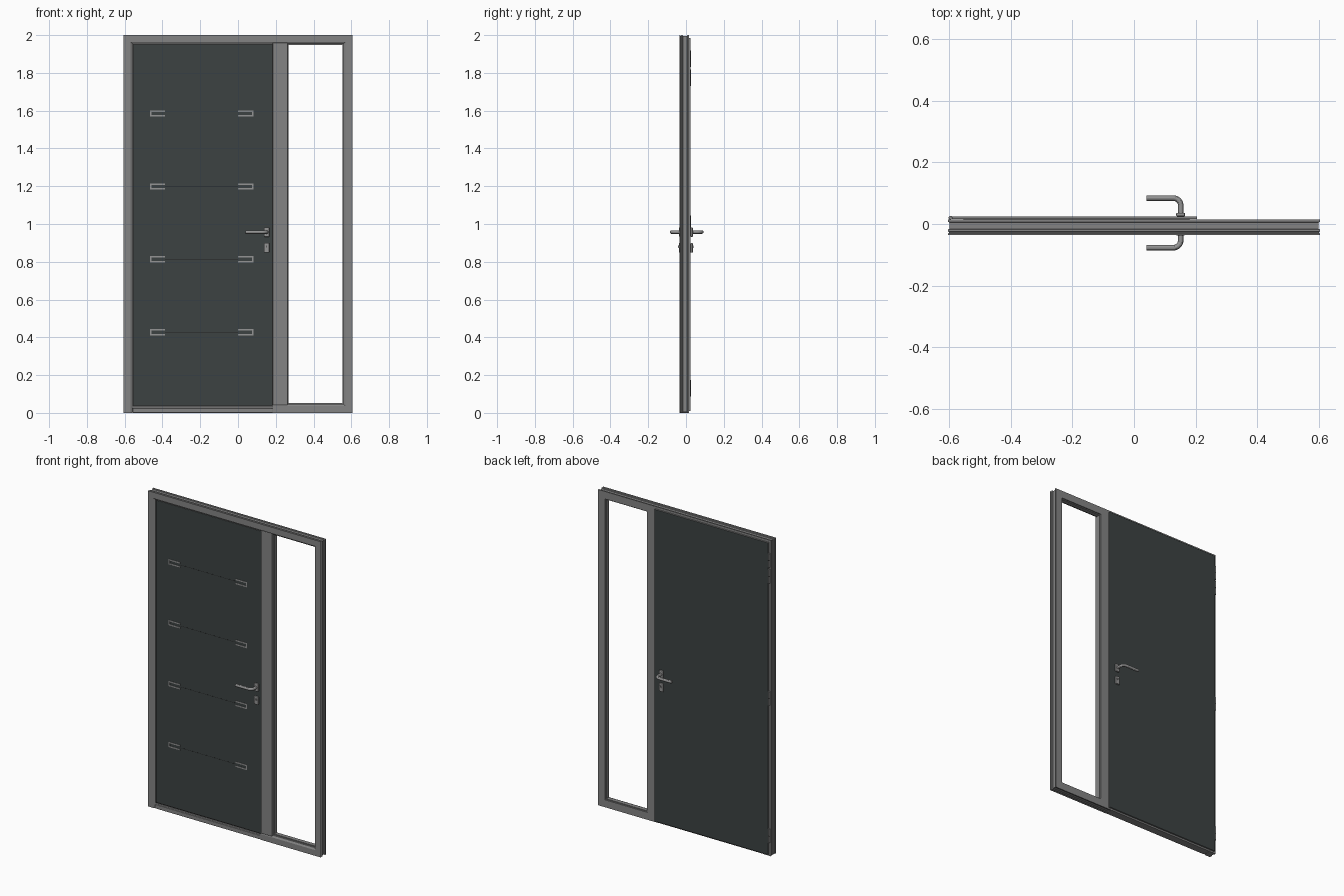
import bpy, bmesh, math
from mathutils import Vector

cube = bpy.data.objects.get("Cube")
if cube:
    bpy.data.objects.remove(cube, do_unlink=True)


def material(name, rgb):
    m = bpy.data.materials.new(name)
    m.use_nodes = True
    m.diffuse_color = (*rgb, 1)
    m.node_tree.nodes["Principled BSDF"].inputs["Base Color"].default_value = (*rgb, 1)
    return m


FRAME = material("frame grey", (0.23, 0.23, 0.23))
PANEL = material("dark slate", (0.045, 0.055, 0.055))
METAL = material("brushed metal", (0.30, 0.30, 0.30))
SEAL = material("black seal", (0.015, 0.015, 0.015))


def finish(bm, name, *mats):
    bmesh.ops.recalc_face_normals(bm, faces=bm.faces)
    me = bpy.data.meshes.new(name)
    bm.to_mesh(me)
    bm.free()
    for m in mats:
        me.materials.append(m)
    ob = bpy.data.objects.new(name, me)
    bpy.context.collection.objects.link(ob)
    return ob


def box(name, x, y, z, *mats, bevel=0):
    bm = bmesh.new()
    bmesh.ops.create_cube(bm, size=1)
    for v in bm.verts:
        v.co = [(a + b) / 2 + c * (b - a) for c, (a, b) in zip(v.co, (x, y, z))]
    ob = finish(bm, name, *mats)
    if bevel:
        mod = ob.modifiers.new("bevel", "BEVEL")
        mod.width, mod.segments = bevel, 2
    return ob


def smooth(ob):
    bpy.ops.object.select_all(action="DESELECT")
    ob.select_set(True)
    bpy.context.view_layer.objects.active = ob
    bpy.ops.object.shade_smooth_by_angle()


def sweep(name, path, profile, mat):
    """Sweep an (inward, depth) profile along an x-z path with mitred corners."""
    pts = [Vector(p) for p in path]
    bm = bmesh.new()
    rings = []
    for i, p in enumerate(pts):
        dirs = []
        if i > 0:
            dirs.append((p - pts[i - 1]).normalized())
        if i < len(pts) - 1:
            dirs.append((pts[i + 1] - p).normalized())
        inward = sum((Vector((d.y, -d.x)) for d in dirs), Vector((0, 0)))
        if len(dirs) == 1:
            inward.normalize()
        rings.append([bm.verts.new((p.x + inward.x * u, y, p.y + inward.y * u))
                      for u, y in profile])
    n = len(profile)
    for a, b in zip(rings, rings[1:]):
        for k in range(n):
            bm.faces.new((a[k], a[(k + 1) % n], b[(k + 1) % n], b[k]))
    bm.faces.new(rings[0])
    bm.faces.new(rings[-1])
    return finish(bm, name, mat)


# Outer frame, grooved around its outside and chamfered inside
W, H = 0.605, 2.0
profile = [(0, -0.035), (0.036, -0.035), (0.047, -0.028), (0.047, 0.015), (0, 0.015),
           (0, 0.007), (0.005, 0.005), (0.005, -0.016), (0, -0.018),
           (0, -0.024), (0.004, -0.026), (0.004, -0.029), (0, -0.031)]
sweep("outer_frame", [(-W, 0), (-W, H), (W, H), (W, 0), (0.183, 0)], profile, FRAME)

# Mullion between door and side light
box("mullion", (0.183, 0.264), (-0.035, 0.015), (0.04, 1.96), FRAME, bevel=0.005)

# Slim glazing bead around the empty side light
bead = [(0, -0.018), (0.005, -0.018), (0.005, 0.008), (0, 0.008)]
x0, x1, z0, z1 = 0.262, 0.558, 0.047, 1.953
sweep("side_light_bead", [(x0, z0), (x0, z1), (x1, z1), (x1, z0), (x0, z0)], bead, FRAME)

# Threshold under the door
box("threshold", (-0.558, 0.183), (-0.035, 0.015), (0, 0.025), FRAME, bevel=0.003)
box("threshold_step", (-0.558, 0.183), (-0.031, 0.01), (0.025, 0.033), METAL)
box("bottom_seal", (-0.558, 0.183), (-0.026, 0.008), (0.033, 0.039), SEAL)


# Door leaf: dark faces, grey edges
def leaf(name, x, y, z):
    ob = box(name, x, y, z, PANEL, FRAME)
    for f in ob.data.polygons:
        f.material_index = 0 if abs(f.normal.y) > 0.5 else 1


leaf("door_leaf", (-0.554, 0.18), (-0.026, 0.016), (0.038, 1.95))
leaf("door_leaf_overlap", (-0.592, 0.205), (0.0155, 0.0245), (0.01, 1.986))

# Dark seals around the front of the leaf
for name, x in (("left_seal", (-0.558, -0.554)), ("right_seal", (0.18, 0.183))):
    box(name, x, (-0.024, 0.01), (0.035, 1.953), SEAL)
box("top_seal", (-0.558, 0.183), (-0.024, 0.01), (1.95, 1.953), SEAL)

# Decorative inlays: facing brackets joined by a fine groove
for row in range(4):
    z = 0.427 + row * 0.386
    for side in (-1, 1):
        outer = -0.1925 + side * 0.2735
        inner = outer - side * 0.08
        span = (min(outer, inner), max(outer, inner))
        label = f"{'right' if side < 0 else 'left'}_inlay_{row + 1}"
        for part, dz in (("bottom", -0.0125), ("top", 0.0125)):
            box(f"{label}_{part}", span, (-0.028, -0.0255), (z + dz - 0.004, z + dz + 0.004), METAL)
        end = sorted((outer, outer - side * 0.007))
        box(f"{label}_end", end, (-0.028, -0.0255), (z - 0.0165, z + 0.0165), METAL)
    box(f"inlay_groove_{row + 1}", (-0.386, 0.001), (-0.0264, -0.0255),
        (z - 0.001, z + 0.001), SEAL)


def cylinder(name, radius, depth, loc, axis, mat, segments=24):
    bm = bmesh.new()
    bmesh.ops.create_cone(bm, cap_ends=True, segments=segments, radius1=radius,
                          radius2=radius, depth=depth)
    ob = finish(bm, name, mat)
    ob.location = loc
    if axis == "y":
        ob.rotation_euler.x = math.pi / 2
    smooth(ob)
    return ob


# Lever handles on both faces
for label, side, face in (("front", -1, -0.026), ("back", 1, 0.0245)):
    tip = 0.077 if side < 0 else 0.084
    corner = 0.024
    points = [Vector((0.152, face, 0.957)), Vector((0.152, side * (tip - corner), 0.957))]
    for i in range(1, 9):
        a = math.pi / 2 * i / 8
        points.append(Vector((0.152 - corner + corner * math.cos(a),
                              side * (tip - corner + corner * math.sin(a)), 0.957)))
    points.append(Vector((0.04, side * tip, 0.957)))
    cu = bpy.data.curves.new(label + "_lever", "CURVE")
    cu.dimensions = "3D"
    cu.bevel_depth, cu.bevel_resolution, cu.use_fill_caps = 0.009, 4, True
    sp = cu.splines.new("POLY")
    sp.points.add(len(points) - 1)
    for q, p in zip(sp.points, points):
        q.co = (*p, 1)
    cu.materials.append(METAL)
    lever = bpy.data.objects.new(label + "_lever", cu)
    bpy.context.collection.objects.link(lever)
    bpy.ops.object.select_all(action="DESELECT")
    lever.select_set(True)
    bpy.context.view_layer.objects.active = lever
    bpy.ops.object.convert(target="MESH")
    smooth(lever)

    # Handle rose, lock plate and key cylinder
    plate = sorted((face, face + side * 0.012))
    box(label + "_handle_rose", (0.137, 0.166), plate, (0.932, 0.982), METAL, bevel=0.004)
    box(label + "_lock_plate", (0.137, 0.166), plate, (0.848, 0.9), METAL, bevel=0.004)
    cylinder(label + "_key_cylinder", 0.007, 0.004, (0.152, face + side * 0.013, 0.88), "y", METAL)
    box(label + "_key_slot", (0.1505, 0.1535), sorted((face + side * 0.012, face + side * 0.0155)),
        (0.875, 0.885), SEAL)

# Hinges along the back edge of the leaf
for i, z in enumerate((0.13, 1.0, 1.775, 1.875)):
    cylinder(f"hinge_barrel_{i + 1}", 0.0055, 0.088, (-0.597, 0.0205, z), "z", FRAME, 16)
    cylinder(f"hinge_ring_{i + 1}", 0.0058, 0.003, (-0.597, 0.0205, z), "z", SEAL, 16)
